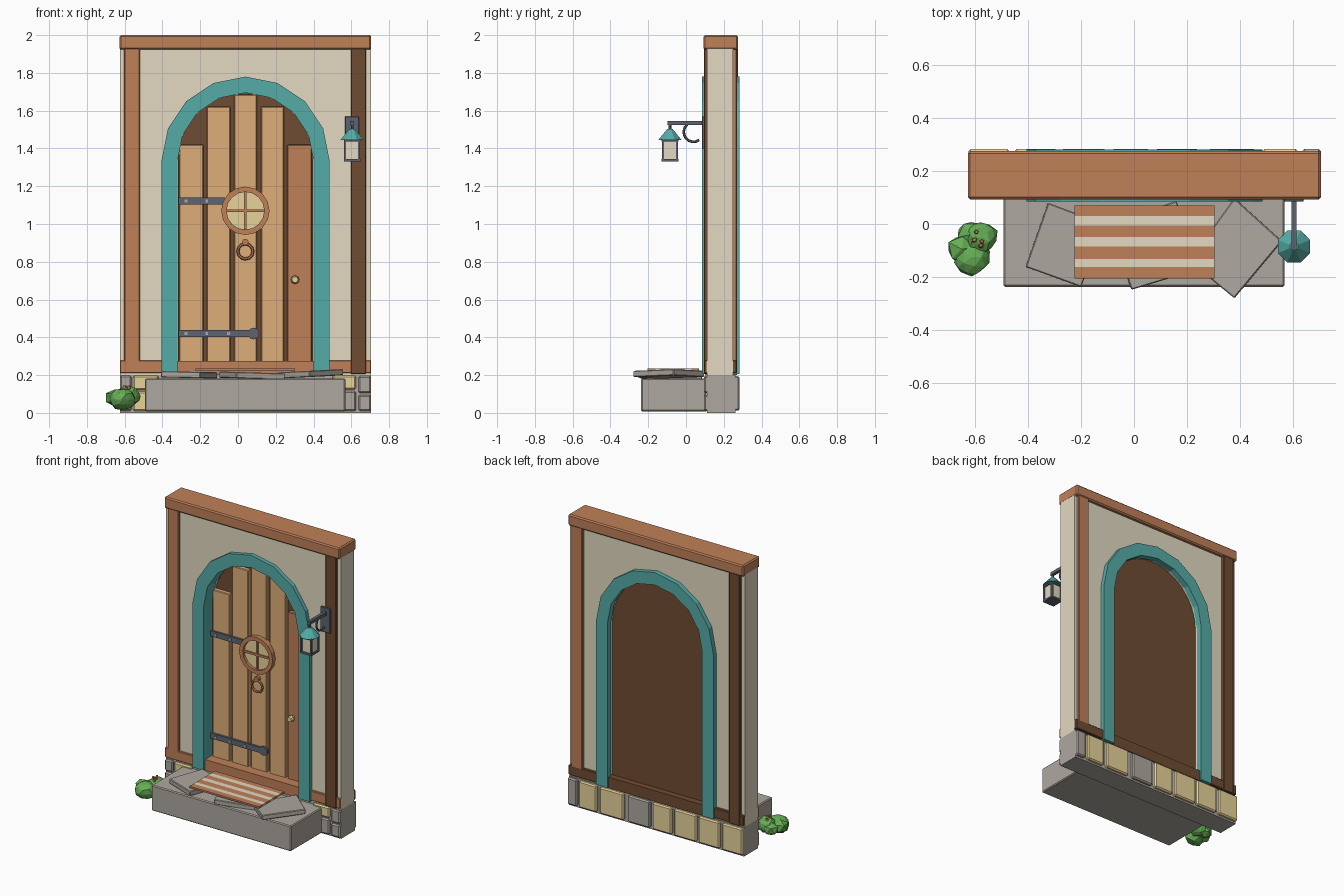
import bpy, bmesh, math, random
from mathutils import Matrix, Vector

if "Cube" in bpy.data.objects:
    bpy.data.objects.remove(bpy.data.objects["Cube"])

random.seed(4)
CX = 0.04  # centre line of wall and door


def lin(c):
    return c / 12.92 if c <= 0.04045 else ((c + 0.055) / 1.055) ** 2.4


def mat(name, h):
    m = bpy.data.materials.new(name)
    m.diffuse_color = [lin(int(h[i:i + 2], 16) / 255) for i in (0, 2, 4)] + [1]
    m.use_nodes = True
    m.node_tree.nodes["Principled BSDF"].inputs["Base Color"].default_value = m.diffuse_color
    return m


TERRA = mat("terracotta wood", "BF8059")
PLANK = mat("tan wood", "DEAE79")
DARK = mat("dark wood", "704C32")
TEAL = mat("teal paint", "55ACA7")
PLASTER = mat("cream plaster", "E3D9C2")
STONE = mat("grey stone", "AEA79F")
SAND = mat("sand stone", "EFDA9F")
IRON = mat("dark iron", "5E6470")
GREEN = mat("leaf green", "66AE55")


def finish(name, bm, m):
    bmesh.ops.recalc_face_normals(bm, faces=bm.faces)
    me = bpy.data.meshes.new(name)
    bm.to_mesh(me)
    bm.free()
    me.materials.append(m)
    ob = bpy.data.objects.new(name, me)
    bpy.context.collection.objects.link(ob)
    return ob


def bevel(bm, w):
    if w:
        bmesh.ops.bevel(bm, geom=bm.edges[:], offset=w, segments=1, affect='EDGES')


def box(name, x, y, z, m, bev=0.0):
    bm = bmesh.new()
    size = (x[1] - x[0], y[1] - y[0], z[1] - z[0])
    mid = Vector((sum(x) / 2, sum(y) / 2, sum(z) / 2))
    bmesh.ops.create_cube(bm, size=1, matrix=Matrix.Translation(mid) @ Matrix.Diagonal((*size, 1)))
    bevel(bm, bev)
    return finish(name, bm, m)


def prism(name, pts, a, b, m, up=False, bev=0.0):
    """Extrude an xz outline along y (or an xy outline along z when up)."""
    bm = bmesh.new()
    f = bm.faces.new([bm.verts.new((p, q, a) if up else (p, a, q)) for p, q in pts])
    r = bmesh.ops.extrude_face_region(bm, geom=[f])
    d = (0, 0, b - a) if up else (0, b - a, 0)
    bmesh.ops.translate(bm, verts=[v for v in r["geom"] if isinstance(v, bmesh.types.BMVert)], vec=d)
    bevel(bm, bev)
    return finish(name, bm, m)


def cone(name, loc, r1, r2, depth, m, n=16, axis='Y', rot=0.0):
    bm = bmesh.new()
    mx = Matrix.Translation(loc)
    if axis == 'Y':
        mx = mx @ Matrix.Rotation(math.pi / 2, 4, 'X')
    mx = mx @ Matrix.Rotation(rot, 4, 'Z')
    bmesh.ops.create_cone(bm, cap_ends=True, segments=n, radius1=r1, radius2=r2, depth=depth, matrix=mx)
    return finish(name, bm, m)


def tube(name, pts, r, m, closed=False, n=6):
    """Round bar swept through points lying in a plane of constant x or y."""
    bm = bmesh.new()
    pts = [Vector(p) for p in pts]
    k = len(pts)
    normal = (pts[1] - pts[0]).cross(pts[2] - pts[1]).normalized()
    rings = []
    for i, p in enumerate(pts):
        nxt = pts[(i + 1) % k] if closed else pts[min(i + 1, k - 1)]
        prv = pts[i - 1] if closed else pts[max(i - 1, 0)]
        side = (nxt - prv).normalized().cross(normal)
        rings.append([bm.verts.new(p + r * (math.cos(t) * side + math.sin(t) * normal))
                      for t in (j * 2 * math.pi / n for j in range(n))])
    for i in range(k if closed else k - 1):
        A, B = rings[i], rings[(i + 1) % k]
        for j in range(n):
            bm.faces.new((A[j], A[(j + 1) % n], B[(j + 1) % n], B[j]))
    if not closed:
        bm.faces.new(rings[0])
        bm.faces.new(rings[-1])
    return finish(name, bm, m)


def arch(r, z0, spring=1.335, n=8):
    arc = [(CX + r * math.cos(i * math.pi / n), spring + r * math.sin(i * math.pi / n)) for i in range(n + 1)]
    return [(CX + r, z0)] + arc + [(CX - r, z0)]


# Plaster wall with arched opening, and stone base behind the blocks
prism("plaster_wall", [(-0.625, 0.2), (-0.625, 1.93), (0.705, 1.93), (0.705, 0.2)] + arch(0.365, 0.2), 0.112, 0.25, PLASTER)
box("stone_base", (-0.625, 0.705), (0.112, 0.262), (0, 0.2), STONE)

# Timber frame, the back turned half way round from the front
box("top_beam", (-0.627, 0.705), (0.093, 0.275), (1.923, 2.0), TERRA, 0.008)
for side, s, y in (("front", 1, (0.098, 0.118)), ("back", -1, (0.245, 0.27))):
    for nm, a, b, z0, m in (("left", -0.643, -0.56, 0.27, TERRA), ("right", 0.557, 0.638, 0.205, DARK)):
        yy = (y[0] - 0.004, y[1] + 0.004) if m is DARK else y
        box(f"{side}_{nm}_post", sorted((CX + s * a, CX + s * b)), yy, (z0, 1.93), m, 0.004)
    for nm, a, b in (("left", -0.665, -0.40), ("right", 0.40, 0.665)):
        box(f"{side}_{nm}_rail", sorted((CX + s * a, CX + s * b)), y, (0.21, 0.278), TERRA if s > 0 else DARK, 0.004)
box("door_sill", (CX - 0.37, CX + 0.37), (0.10, 0.2), (0.2, 0.275), TERRA)
box("back_door_sill", (CX - 0.37, CX + 0.37), (0.2, 0.27), (0.2, 0.275), DARK)

# Teal arch trim on each side and dark door panel
prism("front_arch_frame", arch(0.445, 0.205) + arch(0.36, 0.205)[::-1], 0.085, 0.18, TEAL)
prism("back_arch_frame", arch(0.445, 0.205) + arch(0.36, 0.205)[::-1], 0.24, 0.282, TEAL)
prism("door_panel", arch(0.358, 0.22, n=24), 0.198, 0.228, DARK)

# Door planks
for i, (a, b, top) in enumerate(((-0.312, -0.183, 1.42), (-0.165, -0.04, 1.622), (-0.02, 0.10, 1.685),
                                 (0.122, 0.243, 1.622), (0.26, 0.39, 1.42))):
    box(f"door_plank_{i + 1}", (a, b), (0.168, 0.2), (0.27, top), TERRA if i == 4 else PLANK, 0.004)

# Round window
WX, WZ = 0.039, 1.07
circ = lambda r, n, cx, cz: [(cx + r * math.cos(i * 2 * math.pi / n), cz + r * math.sin(i * 2 * math.pi / n)) for i in range(n)]
bm = bmesh.new()
loops = [[bm.verts.new((p, y, q)) for p, q in circ(r, 16, WX, WZ)]
         for r, y in ((0.128, 0.18), (0.128, 0.138), (0.1, 0.138), (0.1, 0.18))]
for k in range(4):
    A, B = loops[k], loops[(k + 1) % 4]
    for j in range(16):
        bm.faces.new((A[j], A[(j + 1) % 16], B[(j + 1) % 16], B[j]))
finish("window_ring", bm, TERRA)
cone("window_glass", (WX, 0.165, WZ), 0.105, 0.105, 0.016, SAND)
box("window_bar_upright", (WX - 0.007, WX + 0.007), (0.147, 0.165), (WZ - 0.1, WZ + 0.1), TERRA)
box("window_bar_level", (WX - 0.1, WX + 0.1), (0.148, 0.165), (WZ - 0.007, WZ + 0.007), TERRA)

# Knocker and knob
tube("knocker_ring", [(p, 0.152, q) for p, q in circ(0.04, 12, WX, 0.855)], 0.008, TERRA, closed=True)
cone("knocker_mount", (WX, 0.156, 0.905), 0.017, 0.017, 0.03, TERRA, 8)
cone("knob_stem", (0.302, 0.157, 0.705), 0.011, 0.011, 0.03, SAND, 8)
cone("door_knob", (0.302, 0.136, 0.705), 0.023, 0.016, 0.022, SAND, 8)

# Iron hinge straps with studs
for nm, z, x1 in (("upper", 1.122, -0.07), ("lower", 0.42, 0.08)):
    box(f"{nm}_hinge_strap", (-0.315, x1), (0.154, 0.17), (z - 0.019, z + 0.019), IRON)
    for i, x in enumerate((-0.275, -0.165, -0.05)):
        if x < x1 - 0.05:
            box(f"{nm}_hinge_stud_{i + 1}", (x - 0.007, x + 0.007), (0.148, 0.156), (z - 0.007, z + 0.007), STONE)
cone("lower_hinge_end", (0.083, 0.162, 0.42), 0.031, 0.031, 0.018, IRON, 10)

# Stone blocks along the back and the front
back = ((0.635, 0.705), (0.485, 0.618), (0.28, 0.46), (0.08, 0.245), (-0.085, 0.06),
        (-0.275, -0.105), (-0.45, -0.29), (-0.625, -0.47))
for i, x in enumerate(back):
    box(f"back_block_{i + 1}", x, (0.25, 0.283), (0.012, 0.195), STONE if i in (0, 3) else SAND, 0.008)
front = ((-0.625, -0.565, 0.12, 0.198, STONE), (-0.625, -0.565, 0.01, 0.112, STONE), (-0.555, -0.42, 0.12, 0.198, SAND),
         (-0.555, -0.42, 0.01, 0.112, SAND), (0.50, 0.625, 0.125, 0.198, SAND), (0.50, 0.625, 0.01, 0.115, STONE),
         (0.638, 0.705, 0.105, 0.195, STONE), (0.638, 0.705, 0.01, 0.095, STONE))
for i, (a, b, z0, z1, m) in enumerate(front):
    box(f"front_block_{i + 1}", (a, b), (0.095, 0.13), (z0, z1), m, 0.008)

# Front step and loose flagstones
box("front_step", (-0.492, 0.568), (-0.237, 0.115), (0.008, 0.183), STONE, 0.006)
flags = (([(-0.325, 0.08), (-0.41, -0.162), (-0.2, -0.238), (-0.11, 0.0)], 0.185),
         ([(-0.1, 0.0), (-0.01, -0.248), (0.25, -0.17), (0.16, 0.087)], 0.181),
         ([(0.38, 0.098), (0.208, -0.14), (0.38, -0.28), (0.56, -0.065)], 0.19))
for i, (pts, z) in enumerate(flags):
    f = prism(f"flagstone_{i + 1}", pts, z, z + 0.033, STONE, up=True, bev=0.004)
    c = sum((Vector((*p, z)) for p in pts), Vector()) / 4
    tilt = Matrix.Rotation((0.02, 0.03, -0.05)[i], 4, 'Y')
    f.data.transform(Matrix.Translation(c) @ tilt @ Matrix.Translation(-c))

# Striped door mat
edges = (-0.205, -0.162, -0.132, -0.085, -0.05, -0.005, 0.03, 0.07)
for i in range(7):
    box(f"mat_stripe_{i + 1}", (-0.225, 0.303), (edges[i], edges[i + 1]), (0.222, 0.234), PLASTER if i % 2 else TERRA)

# Lantern on its bracket
LX, LY = 0.604, -0.085
box("bracket_plate", (LX - 0.038, LX + 0.036), (0.084, 0.1), (1.40, 1.57), IRON, 0.003)
box("bracket_arm", (LX - 0.01, LX + 0.01), (-0.097, 0.09), (1.523, 1.545), IRON)
tube("bracket_curl", [(LX, 0.04 + 0.052 * math.cos(t), 1.487 + 0.052 * math.sin(t))
                      for t in (math.radians(130 + 22 * i) for i in range(9))], 0.007, IRON)
cone("lantern_hook", (LX, LY, 1.515), 0.008, 0.008, 0.04, IRON, 6, 'Z')
cone("lantern_roof", (LX, LY, 1.474), 0.066, 0.016, 0.056, TEAL, 8, 'Z', math.pi / 8)
box("lantern_glass", (LX - 0.036, LX + 0.036), (LY - 0.036, LY + 0.036), (1.34, 1.45), PLASTER)
for nm, z in (("base", 1.33), ("collar", 1.436)):
    box(f"lantern_{nm}", (LX - 0.044, LX + 0.044), (LY - 0.044, LY + 0.044), (z, z + 0.013), IRON)
for i in range(4):
    x, y = LX + 0.037 * (1 if i & 1 else -1), LY + 0.037 * (1 if i & 2 else -1)
    box(f"lantern_bar_{i + 1}", (x - 0.006, x + 0.006), (y - 0.006, y + 0.006), (1.335, 1.445), IRON)

# Faceted bush with small flowers
for i, (x, y, z, r) in enumerate(((-0.613, -0.125, 0.072, 0.07), (-0.575, -0.05, 0.088, 0.062),
                                  (-0.65, -0.095, 0.08, 0.06), (-0.62, -0.04, 0.075, 0.058))):
    bm = bmesh.new()
    bmesh.ops.create_icosphere(bm, subdivisions=1 if i > 1 else 2, radius=r, matrix=Matrix.Rotation(i * 0.7, 4, 'Z'))
    for v in bm.verts:
        v.co *= random.uniform(0.88, 1.06)
        v.co.z *= 0.85
        v.co += Vector((x, y, z))
    finish(f"bush_clump_{i + 1}", bm, GREEN)
for i in range(5):
    x, y = -0.585 + random.uniform(-0.02, 0.02), -0.06 + random.uniform(-0.03, 0.03)
    cone(f"bush_flower_{i + 1}", (x, y, 0.135), 0.011, 0.006, 0.018, TERRA, 5, 'Z')
